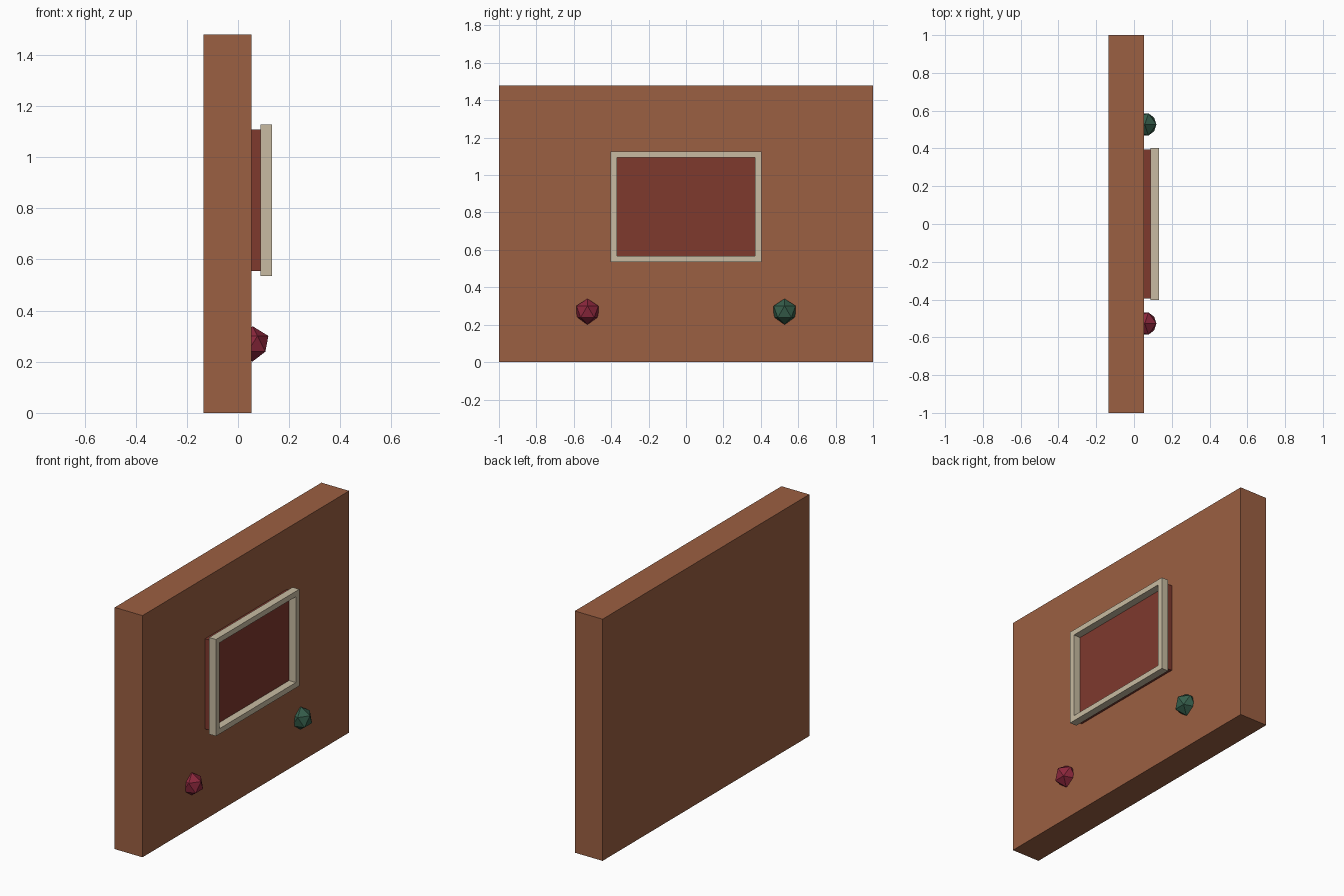
import bpy
import bmesh
from mathutils import Matrix, Vector

cube = bpy.data.objects.get("Cube")
if cube:
    bpy.data.objects.remove(cube, do_unlink=True)


def material(name, rgb):
    mat = bpy.data.materials.new(name)
    mat.use_nodes = True
    color = (*rgb, 1.0)
    mat.diffuse_color = color
    mat.node_tree.nodes["Principled BSDF"].inputs["Base Color"].default_value = color
    return mat


def finish(name, bm, mat):
    bmesh.ops.recalc_face_normals(bm, faces=bm.faces)
    mesh = bpy.data.meshes.new(name)
    bm.to_mesh(mesh)
    bm.free()
    mesh.materials.append(mat)
    obj = bpy.data.objects.new(name, mesh)
    bpy.context.collection.objects.link(obj)
    return obj


def box(name, low, high, mat):
    low, high = Vector(low), Vector(high)
    bm = bmesh.new()
    place = Matrix.Translation((low + high) / 2) @ Matrix.Diagonal((*(high - low), 1))
    bmesh.ops.create_cube(bm, size=1, matrix=place)
    return finish(name, bm, mat)


def frame(name, back, front, half_width, bottom, top, border, mat):
    # Rectangle inset to a ring, then thickened outward
    bm = bmesh.new()
    corners = [(-half_width, bottom), (half_width, bottom), (half_width, top), (-half_width, top)]
    face = bm.faces.new([bm.verts.new((back, y, z)) for y, z in corners])
    bm.normal_update()
    bmesh.ops.inset_region(bm, faces=[face], thickness=border, use_boundary=True)
    bmesh.ops.delete(bm, geom=[face], context='FACES')
    ring = bmesh.ops.extrude_face_region(bm, geom=bm.faces[:], use_keep_orig=True)
    moved = [v for v in ring["geom"] if isinstance(v, bmesh.types.BMVert)]
    bmesh.ops.translate(bm, verts=moved, vec=(front - back, 0, 0))
    return finish(name, bm, mat)


def gem(name, y, mat):
    bm = bmesh.new()
    bmesh.ops.create_icosphere(bm, subdivisions=1, radius=0.069,
                               matrix=Matrix.Translation((0.057, y, 0.27)))
    return finish(name, bm, mat)


brown = material("warm brown", (0.33, 0.115, 0.054))
maroon = material("brick red", (0.212, 0.041, 0.027))
cream = material("cream", (0.58, 0.50, 0.36))
crimson = material("crimson", (0.27, 0.021, 0.047))
green = material("dark green", (0.037, 0.114, 0.072))

# Wall slab, raised panel and its border
box("wall", (-0.135, -1, 0), (0.053, 1, 1.48), brown)
box("panel", (0.053, -0.395, 0.555), (0.087, 0.395, 1.107), maroon)
frame("panel_frame", 0.087, 0.133, 0.403, 0.535, 1.127, 0.047, cream)

# Faceted knobs half sunk in the wall
gem("red_knob", -0.527, crimson)
gem("green_knob", 0.527, green)
